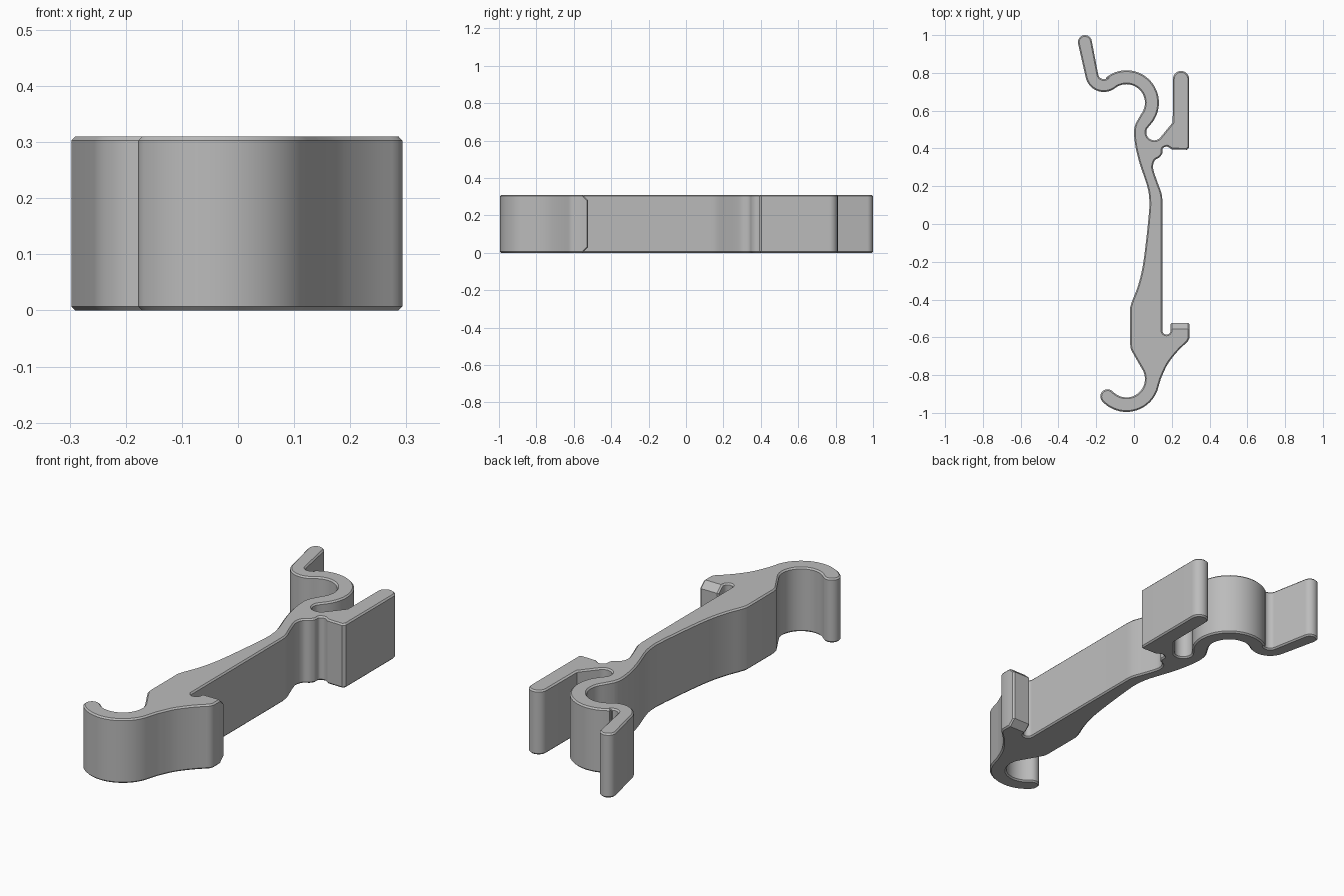
import bpy
import bmesh
from math import cos, sin, radians, ceil
from mathutils import Vector

cube = bpy.data.objects.get("Cube")
if cube:
    bpy.data.objects.remove(cube, do_unlink=True)

HEIGHT = 0.31
CHAMFER = 0.007


def arc(center, radius, start, end, step=8):
    """Points along a circular arc; the sign of end - start sets the direction."""
    count = max(2, ceil(abs(end - start) / step))
    angles = [radians(start + (end - start) * i / count) for i in range(count + 1)]
    return [Vector((center[0] + radius * cos(a), center[1] + radius * sin(a))) for a in angles]


def spline(*points, cuts=4):
    """Smooth curve passing through every given point."""
    pts = [Vector(p) for p in points]
    pts = [pts[0]] + pts + [pts[-1]]
    result = []
    for a, b, c, d in zip(pts, pts[1:], pts[2:], pts[3:]):
        for i in range(cuts):
            t = i / cuts
            result.append(0.5 * (2 * b + (c - a) * t + (2 * a - 5 * b + 4 * c - d) * t ** 2
                                 + (3 * b - a - 3 * c + d) * t ** 3))
    return result + [pts[-1]]


def line(*points):
    return [Vector(p) for p in points]


# Centres shared by the inner and outer walls of the curved strips
curl = (-0.16, 0.797)
loop = (-0.04, 0.642)
hook = (-0.04, -0.82)
tooth_root, tooth_tip = -0.555, -0.523

outline = []
# Lever tip, inner curl and outside of the spring loop
outline += arc((-0.26, 0.963), 0.037, 192, 12)
outline += arc(curl, 0.03, 192, 308)
outline += arc(loop, 0.172, 128, -42, 6)
# Slot and upright thumb tab
outline += arc((0.107, 0.485), 0.042, 150, 320)
outline += line((0.205, 0.538))
outline += arc((0.249, 0.767), 0.043, 180, 0)
outline += line((0.292, 0.405), (0.28, 0.393))
# Relief notch under the tab, blending into the straight back
outline += spline((0.2, 0.395), (0.175, 0.41), (0.152, 0.4), (0.15, 0.375), (0.135, 0.353),
                  (0.113, 0.34), (0.102, 0.315), (0.103, 0.285), (0.125, 0.22),
                  (0.145, 0.165), (0.15, 0.13))
# Undercut and latch tooth
outline += arc((0.172, -0.563), 0.022, 180, 360, 15)
outline += line((0.194, tooth_root), (0.194, tooth_tip), (0.293, tooth_tip),
                (0.293, tooth_root), (0.293, -0.605))
outline += spline((0.285, -0.622), (0.23, -0.675), (0.177, -0.744), (0.142, -0.82))
# Round hook with its rounded tip
outline += arc(hook, 0.175, -20, -137, 6)
outline += arc((-0.14, -0.913), 0.038, -137, -317)
outline += arc(hook, 0.098, -137, 25)
# Tapering body
outline += spline((-0.005, -0.685), (-0.016, -0.663), (-0.02, -0.64))
outline += spline((-0.02, -0.44), (-0.009, -0.405), (0.02, -0.33), (0.045, -0.23), (0.065, -0.08),
                  (0.08, 0.07), (0.081, 0.13), (0.07, 0.2), (0.03, 0.32), (0.008, 0.41),
                  (0, 0.49), (0.01, 0.535))
# Inside of the spring loop and outside of the curl
outline += arc(loop, 0.098, -38, 128)
outline += arc(curl, 0.098, 308, 192)

# Drop nearly coincident neighbours
clean = []
for p in outline:
    if not clean or (p - clean[-1]).length > 0.002:
        clean.append(p)

# Extrude the profile
bm = bmesh.new()
base = bm.faces.new([bm.verts.new((p.x, p.y, 0)) for p in clean])
extruded = bmesh.ops.extrude_face_region(bm, geom=[base])["geom"]
bmesh.ops.translate(bm, vec=(0, 0, HEIGHT),
                    verts=[g for g in extruded if isinstance(g, bmesh.types.BMVert)])

# Slope the top and bottom of the latch tooth toward its tip
for z, drop in ((0, 0.03), (HEIGHT, -0.03)):
    level = [v for v in bm.verts if abs(v.co.z - z) < 1e-4 and v.co.x > 0.19]
    root = [v for v in level if abs(v.co.y - tooth_root) < 1e-4]
    tip = [v for v in level if abs(v.co.y - tooth_tip) < 1e-4]
    cap = next(f for f in root[0].link_faces if root[1] in f.verts)
    bmesh.utils.face_split(cap, root[0], root[1])
    for v in tip:
        v.co.z += drop

bmesh.ops.recalc_face_normals(bm, faces=bm.faces[:])
mesh = bpy.data.meshes.new("latch_clip")
bm.to_mesh(mesh)
bm.free()
clip = bpy.data.objects.new("latch_clip", mesh)
bpy.context.collection.objects.link(clip)

# Plain grey plastic
grey = bpy.data.materials.new("plain_grey")
grey.use_nodes = True
colour = (0.5, 0.5, 0.5, 1)
grey.diffuse_color = colour
grey.node_tree.nodes["Principled BSDF"].inputs["Base Color"].default_value = colour
mesh.materials.append(grey)

# Smooth walls, then a thin chamfer on the rims
bpy.ops.object.select_all(action="DESELECT")
clip.select_set(True)
bpy.context.view_layer.objects.active = clip
bevel = clip.modifiers.new("rim_chamfer", "BEVEL")
bevel.width = CHAMFER
bevel.segments = 1
bevel.limit_method = "ANGLE"
bevel.angle_limit = radians(50)
bevel.use_clamp_overlap = False
bpy.ops.object.modifier_apply(modifier=bevel.name)
bpy.ops.object.shade_smooth_by_angle(angle=radians(30))
